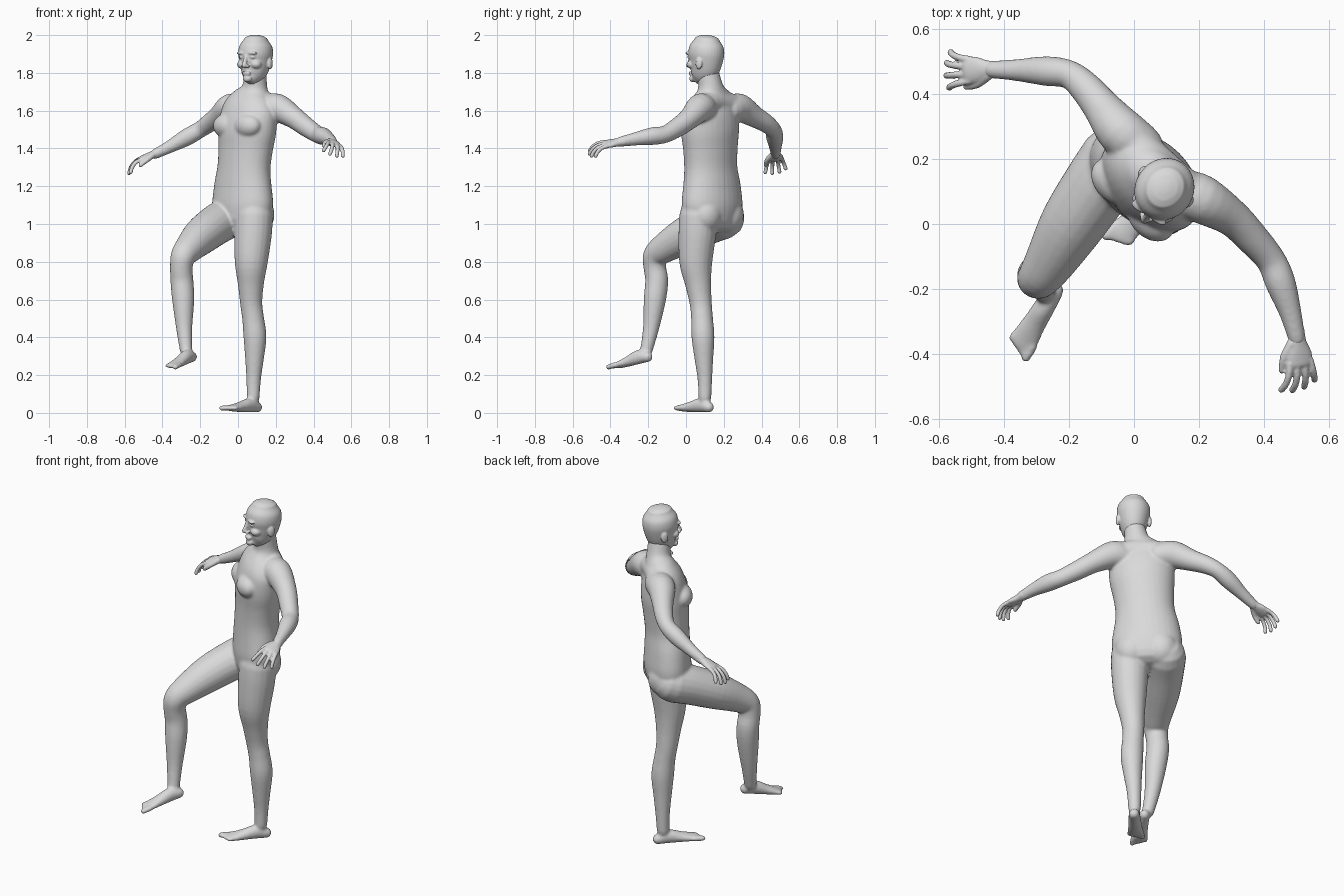
import bpy, bmesh, math
from mathutils import Vector, Matrix

cube = bpy.data.objects.get("Cube")
if cube:
    bpy.data.objects.remove(cube)

skin = bpy.data.materials.new("plain grey")
skin.use_nodes = True
grey = (0.7, 0.7, 0.7, 1)
skin.diffuse_color = grey
skin.node_tree.nodes["Principled BSDF"].inputs["Base Color"].default_value = grey

UP = Vector((0, 0, 1))
TURN = Matrix.Rotation(math.radians(-45), 4, 'Z')   # the body faces -x-y
SIDE = TURN @ Vector((1, 0, 0))


def smooth_path(rows, steps=4):
    """Catmull-Rom through rows of numbers."""
    out = []
    for i in range(len(rows) - 1):
        p = [Vector(rows[min(max(i + k, 0), len(rows) - 1)]) for k in (-1, 0, 1, 2)]
        for s in range(steps):
            t = s / steps
            out.append(p[1] + (p[2] - p[0]) * (t / 2)
                       + (p[0] * 2 - p[1] * 5 + p[2] * 4 - p[3]) * (t * t / 2)
                       + (p[1] * 3 - p[0] - p[2] * 3 + p[3]) * (t ** 3 / 2))
    out.append(Vector(rows[-1]))
    return out


def tube(bm, rows, wide=SIDE, mat=None, cap=1.0, sides=20):
    """Loft of ellipses (x, y, z, half width, half depth) with rounded ends."""
    rows = [tuple(r) if len(r) == 5 else (*r, r[3]) for r in rows]
    path = smooth_path(rows)
    pts = [Vector(p[:3]) for p in path]
    last = len(pts) - 1
    rings = []
    for i, p in enumerate(path):
        t = (pts[min(i + 1, last)] - pts[max(i - 1, 0)]).normalized()
        rings.append((pts[i], t, p[3], p[4]))
    ends = []
    for ring, sign in ((rings[0], -1), (rings[-1], 1)):
        c, t, a, b = ring
        ends.append([(c + t * sign * cap * min(a, b) * math.sin(f), t,
                      a * math.cos(f), b * math.cos(f))
                     for f in map(math.radians, (30, 55, 75, 86))])
    loops = []
    for c, t, a, b in ends[0][::-1] + rings + ends[1]:
        u = (wide - t * wide.dot(t)).normalized()
        v = t.cross(u)
        loop = []
        for k in range(sides):
            w = math.tau * k / sides
            co = c + u * a * math.cos(w) + v * b * math.sin(w)
            loop.append(bm.verts.new(mat @ co if mat else co))
        loops.append(loop)
    for lo, hi in zip(loops, loops[1:]):
        for k in range(sides):
            n = (k + 1) % sides
            bm.faces.new((lo[k], lo[n], hi[n], hi[k]))
    bm.faces.new(loops[0][::-1])
    bm.faces.new(loops[-1])


def ball(bm, centre, radii, mat):
    m = mat @ Matrix.Translation(centre) @ Matrix.Diagonal((*radii, 1))
    bmesh.ops.create_icosphere(bm, subdivisions=3, radius=1, matrix=m)


def finish(bm, name, voxel, rounds):
    """Fuse the pieces into one skin and soften the joins."""
    bmesh.ops.recalc_face_normals(bm, faces=bm.faces)
    mesh = bpy.data.meshes.new(name)
    bm.to_mesh(mesh)
    bm.free()
    mesh.materials.append(skin)
    mesh.shade_smooth()
    ob = bpy.data.objects.new(name, mesh)
    bpy.context.collection.objects.link(ob)
    fuse = ob.modifiers.new("fuse", 'REMESH')
    fuse.mode = 'VOXEL'
    fuse.voxel_size = voxel
    fuse.use_smooth_shade = True
    soft = ob.modifiers.new("soften", 'SMOOTH')
    soft.factor = 0.5
    soft.iterations = rounds


def foot(bm, heel, toe, big_side):
    heel, toe = Vector(heel), Vector(toe)
    d = toe - heel
    wide = d.cross(UP).normalized() * big_side     # towards the big toe
    up = Vector((0, 0, 1))
    shape = ((0, 0, .029, .029), (.25, .01, .033, .038), (.55, 0, .037, .028),
             (.8, -.006, .044, .019), (.93, -.007, .04, .014))
    tube(bm, [(*(heel + d * t + up * h), a, b) for t, h, a, b in shape], wide)
    for i in range(5):
        off = wide * (.033 - .017 * i)
        r = .015 if i == 0 else .011
        a = heel + d * .85 + off - up * .006
        b = heel + d * (1.05 - .035 * i) + off - up * .008
        tube(bm, [(*a, r), (*b, r)], wide)


# Torso and neck
body = bmesh.new()
tube(body, [(-.08, .11, 1.02, .17, .115), (-.08, .115, 1.10, .19, .126),
            (-.078, .115, 1.2, .178, .122), (-.07, .115, 1.3, .16, .118),
            (-.063, .12, 1.4, .164, .122), (-.055, .125, 1.5, .176, .128),
            (-.05, .135, 1.6, .172, .112), (-.04, .15, 1.67, .13, .085),
            (-.03, .155, 1.72, .073, .066), (-.02, .15, 1.78, .059, .061),
            (-.01, .145, 1.84, .054, .058)],
     Vector((1, 0, 0)), TURN, cap=.6, sides=32)
for s in (-1, 1):
    ball(body, (-.08 + s * .08, .15, 1.05), (.09, .085, .1), TURN)       # buttock
    ball(body, (-.055 + s * .078, .05, 1.52), (.085, .062, .065), TURN)  # chest
tube(body, [(.19, .085, 1.62, .06), (.1, .15, 1.645, .065), (-.03, .28, 1.62, .06)], UP)

# Arms
tube(body, [(.15, .1, 1.61, .07), (.21, .075, 1.615, .075), (.3, .02, 1.56, .058),
            (.36, -.04, 1.515, .052), (.42, -.11, 1.475, .046),
            (.45, -.18, 1.465, .047), (.48, -.27, 1.45, .035),
            (.5, -.35, 1.435, .027)], UP)
tube(body, [(.02, .24, 1.61, .07), (-.04, .285, 1.615, .075), (-.1, .36, 1.57, .058),
            (-.15, .42, 1.535, .05), (-.2, .46, 1.5, .044),
            (-.27, .47, 1.46, .046), (-.36, .473, 1.41, .034),
            (-.44, .475, 1.37, .027)], UP)

# Standing left leg
tube(body, [(.085, .065, 1.05, .1), (.08, .06, .95, .1), (.07, .052, .8, .088),
            (.068, .065, .68, .069), (.07, .078, .58, .059), (.08, .085, .5, .058),
            (.09, .09, .4, .061), (.087, .095, .28, .049), (.083, .1, .18, .039),
            (.08, .1, .08, .034)])
foot(body, (.1, .12, .03), (-.055, -.05, .033), 1)

# Raised right leg
tube(body, [(-.055, .2, 1.03, .11), (-.11, .12, 1.0, .108), (-.19, 0, .94, .1),
            (-.255, -.11, .875, .08), (-.29, -.162, .83, .067),
            (-.3, -.165, .77, .06), (-.297, -.155, .7, .061), (-.29, -.165, .6, .059),
            (-.285, -.185, .45, .043), (-.275, -.21, .33, .033)])
foot(body, (-.245, -.205, .297), (-.355, -.385, .253), -1)
finish(body, "body", .007, 10)

# Head, turned a little less than the body
head = bmesh.new()
H = Matrix.Translation((.09, .102, 0)) @ Matrix.Rotation(math.radians(-33), 4, 'Z')
tube(head, [(0, -.05, 1.765, .032, .036), (0, -.032, 1.785, .055, .06),
            (0, -.01, 1.82, .071, .084), (0, .002, 1.86, .082, .092),
            (0, .006, 1.9, .09, .098), (0, .008, 1.94, .085, .092),
            (0, .01, 1.97, .065, .072)],
     Vector((1, 0, 0)), H, cap=.48, sides=32)
tube(head, [(0, -.088, 1.89, .009), (0, -.097, 1.865, .01), (0, -.106, 1.84, .013)],
     Vector((1, 0, 0)), H)                                               # nose
ball(head, (0, -.075, 1.77), (.026, .02, .02), H)                        # chin
for z in (1.803, 1.793):
    ball(head, (0, -.084, z), (.025, .013, .006), H)                     # lip
for s in (-1, 1):
    ball(head, (s * .014, -.094, 1.835), (.01, .012, .008), H)           # nostril
    ball(head, (s * .034, -.081, 1.905), (.03, .014, .009), H)           # brow
    ball(head, (s * .034, -.077, 1.883), (.015, .012, .008), H)          # eye
    ball(head, (s * .042, -.055, 1.845), (.03, .03, .024), H)            # cheek
    ball(head, (s * .086, .015, 1.85), (.011, .02, .032), H)             # ear
finish(head, "head", .0045, 3)


# Hands
def hand(name, wrist, aim, thumb_way):
    bm = bmesh.new()
    w, d = Vector(wrist), Vector(aim).normalized()
    side = Vector(thumb_way)
    side = (side - d * side.dot(d)).normalized()
    down = d.cross(side)
    down *= -1 if down.z > 0 else 1
    tube(bm, [(*(w - d * .02), .027, .025), (*(w + d * .015), .028, .021),
              (*(w + d * .055), .041, .018), (*(w + d * .085), .041, .015)], side)
    for i, size in enumerate((.95, 1.05, 1, .8)):
        off = .033 - .022 * i
        p = w + d * .08 + side * off
        rows = [(*p, .0115)]
        for fwd, drop in ((.038, .004), (.03, .018), (.018, .024)):
            p = p + (d * fwd + down * drop + side * off * .25) * size
            rows.append((*p, .0105))
        tube(bm, rows, side, sides=12)
    tube(bm, [(*(w + d * .02 + side * .018), .017),
              (*(w + d * .06 + side * .045 + down * .012), .0135),
              (*(w + d * .1 + side * .053 + down * .026), .0105)], side, sides=12)
    finish(bm, name, .0045, 3)


hand("left_hand", (.5, -.345, 1.435), (.13, -.97, -.15), (-.9, 0, .35))
hand("right_hand", (-.433, .475, 1.373), (-.9, -.02, -.32), (0, -1, -.1))
